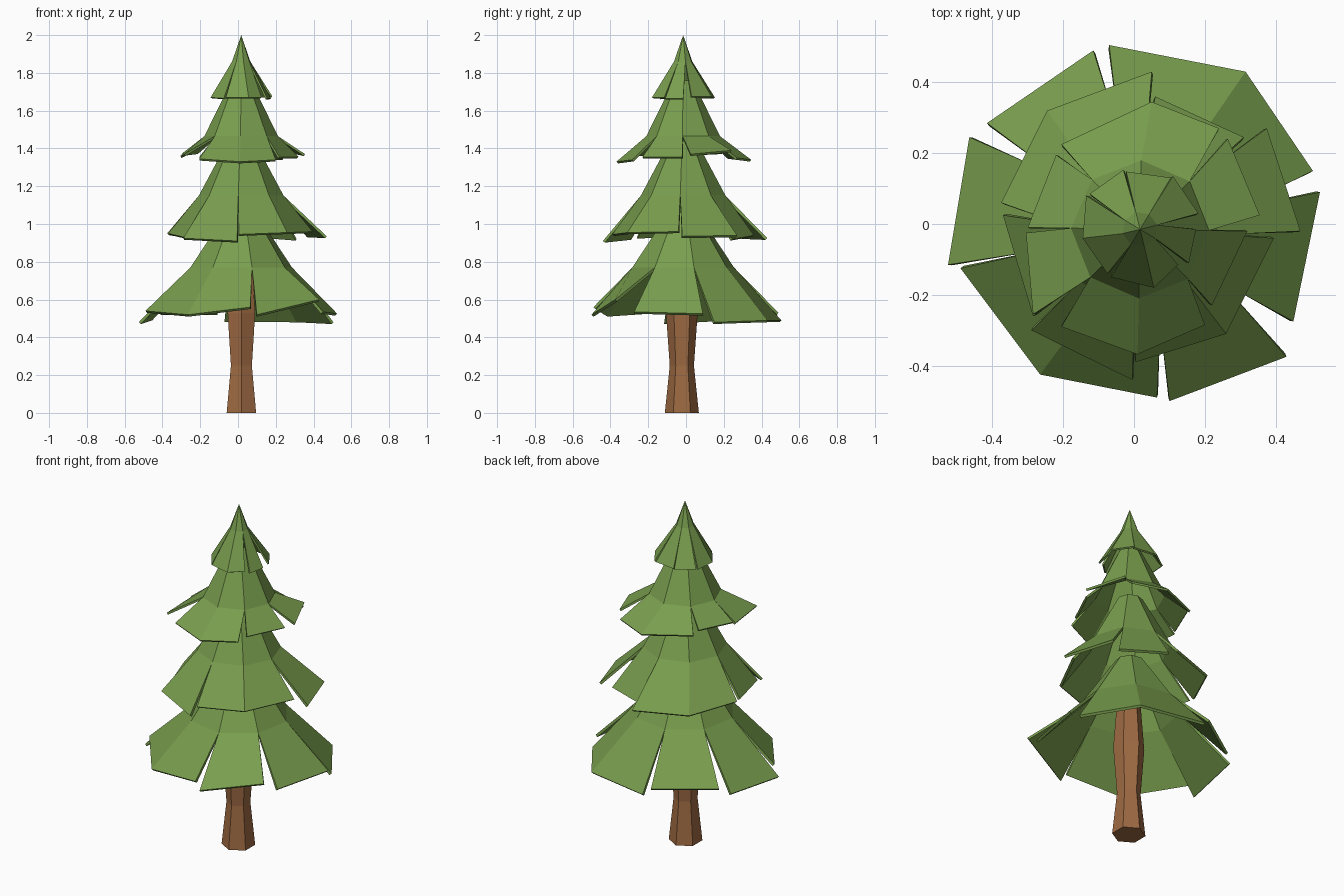
import bpy, math

CX, CY = 0.017, -0.015   # tree axis


def material(name, rgb):
    m = bpy.data.materials.new(name)
    m.diffuse_color = (*rgb, 1)
    return m


GREEN = material("needle green", (0.19, 0.34, 0.076))
BROWN = material("bark brown", (0.34, 0.145, 0.055))


def make(name, verts, faces, mat):
    me = bpy.data.meshes.new(name)
    me.from_pydata(verts, [], faces)
    me.materials.append(mat)
    ob = bpy.data.objects.new(name, me)
    bpy.context.collection.objects.link(ob)
    return ob


def ring(r, z, n, a0, step):
    return [(CX + r * math.cos(math.radians(a0 + k * step)),
             CY + r * math.sin(math.radians(a0 + k * step)), z) for k in range(n)]


def tier(name, a0, top, knee, panels, thick):
    """Eight-sided skirt running clockwise; panels share the knee ring and split below it."""
    verts = ring(*top, 8, a0, -45) + ring(*knee, 8, a0, -45)
    if top[0] == 0:                       # pointed tip
        verts[:8] = [verts[0]] * 8
    faces = []
    for i in range(8):
        j = (i + 1) % 8
        faces.append((8 + i, i, j, 8 + j) if top[0] else (8 + i, 0, 8 + j))
    k = 0
    for panel in panels:
        base = len(verts)
        verts += panel
        for s in range(len(panel) - 1):
            faces.append((base + s, 8 + k, 8 + (k + 1) % 8, base + s + 1))
            k += 1
    if not top[0]:                        # drop unused tip copies
        remap = lambda v: 0 if v == 0 else v - 7
        verts = verts[:1] + verts[8:]
        faces = [tuple(remap(v) for v in f) for f in faces]
    ob = make(name, verts, faces, GREEN)
    mod = ob.modifiers.new("thickness", "SOLIDIFY")
    mod.thickness = thick
    mod.offset = -1
    return ob


# Trunk: six-sided, waisted, running up inside the branches
verts = []
for r, z in ((0.09, 0), (0.064, 0.25), (0.084, 0.53), (0.05, 1.0)):
    verts += [(x + 0.001, y - 0.007, zz) for x, y, zz in ring(r, z, 6, 30, 60)]
faces = [tuple(range(5, -1, -1)), tuple(range(18, 24))]
for lv in range(3):
    for i in range(6):
        a, b = lv * 6 + i, lv * 6 + (i + 1) % 6
        faces.append((a, b, b + 6, a + 6))
make("trunk", verts, faces, BROWN)

# Bottom branches
tier("bottom_branches", 102, (0.08, 1.06), (0.275, 0.77), [
    [(-0.07, 0.505, 0.49), (0.315, 0.43, 0.49), (0.505, 0.15, 0.48)],
    [(0.525, 0.09, 0.525), (0.45, -0.275, 0.535)],
    [(0.43, -0.375, 0.60), (0.10, -0.50, 0.52)],
    [(0.065, -0.49, 0.56), (-0.265, -0.425, 0.52), (-0.49, -0.125, 0.54)],
    [(-0.525, -0.115, 0.48), (-0.465, 0.245, 0.50)],
    [(-0.415, 0.285, 0.53), (-0.115, 0.49, 0.53)]], 0.015)

# Lower middle branches
tier("lower_middle_branches", 86, (0.07, 1.44), (0.225, 1.15), [
    [(0.06, 0.36, 0.94), (0.31, 0.245, 0.92)],
    [(0.375, 0.27, 0.94), (0.47, -0.02, 0.935)],
    [(0.395, -0.04, 0.96), (0.26, -0.31, 0.955), (0.005, -0.39, 0.945)],
    [(-0.005, -0.44, 0.91), (-0.29, -0.30, 0.925)],
    [(-0.285, -0.26, 0.93), (-0.37, 0.025, 0.95)],
    [(-0.375, 0.06, 0.95), (-0.245, 0.32, 0.93), (0.05, 0.43, 0.925)]], 0.014)

# Upper middle branches
tier("upper_middle_branches", 134, (0.05, 1.76), (0.195, 1.465), [
    [(-0.205, 0.225, 1.355), (0.05, 0.345, 1.34), (0.24, 0.27, 1.35)],
    [(0.265, 0.24, 1.39), (0.355, 0.025, 1.37)],
    [(0.32, -0.02, 1.355), (0.22, -0.23, 1.355)],
    [(0.20, -0.285, 1.34), (0.01, -0.368, 1.33), (-0.205, -0.29, 1.345)],
    [(-0.285, -0.255, 1.37), (-0.305, -0.025, 1.36)],
    [(-0.30, -0.01, 1.37), (-0.22, 0.195, 1.38)]], 0.012)

# Crown with pointed tip
tier("crown", 104, (0, 2.0), (0.05, 1.86), [
    [(-0.022, 0.148, 1.67), (0.11, 0.13, 1.67)],
    [(0.11, 0.135, 1.675), (0.182, 0.03, 1.675)],
    [(0.175, -0.015, 1.665), (0.155, -0.11, 1.665)],
    [(0.125, -0.115, 1.67), (0.056, -0.18, 1.67), (-0.065, -0.15, 1.67)],
    [(-0.075, -0.14, 1.665), (-0.145, -0.04, 1.67), (-0.135, 0.08, 1.67)],
    [(-0.125, 0.085, 1.67), (-0.03, 0.153, 1.67)]], 0.01)
